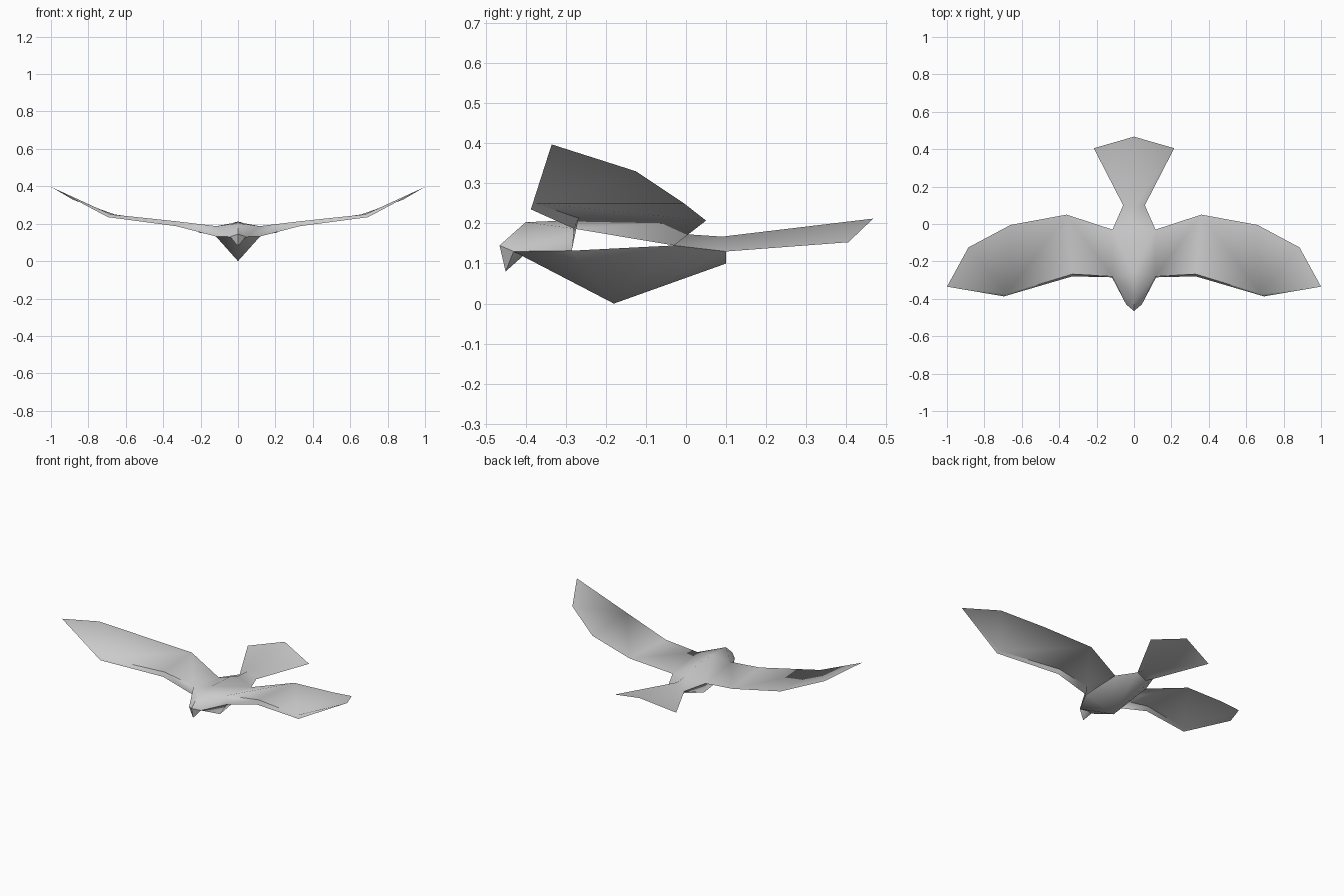
import bpy, bmesh, math

cube = bpy.data.objects.get("Cube")
if cube:
    bpy.data.objects.remove(cube, do_unlink=True)

grey = bpy.data.materials.new("plain_grey")
grey.use_nodes = True
COLOUR = (0.6, 0.6, 0.6, 1)
grey.diffuse_color = COLOUR
grey.node_tree.nodes["Principled BSDF"].inputs["Base Color"].default_value = COLOUR

# Named landmarks of the left half
P = {
    "brow": (0, -.465, .145), "crown": (0, -.40, .203), "neck": (0, -.26, .209),
    "back": (0, -.08, .199), "rump": (0, .0, .173), "tail_top": (0, .09, .167),
    "cheek": (.042, -.43, .13), "beak_tip": (0, -.45, .08), "chin": (0, -.405, .12),
    "shoulder": (.115, -.28, .187), "shoulder_low": (.118, -.285, .132),
    "armpit": (.115, -.03, .145), "waist": (.058, .10, .13),
    "elbow": (.33, -.268, .213), "elbow_low": (.33, -.28, .187),
    "wrist": (.68, -.375, .25), "wrist_low": (.695, -.387, .235),
    "tip": (1, -.335, .397), "trail_inner": (.36, .05, .207),
    "trail_mid": (.66, -.005, .25), "trail_outer": (.885, -.125, .33),
    "tail_corner": (.215, .405, .153), "tail_end": (0, .467, .212),
    "keel": (0, -.18, 0), "vent": (0, .10, .10),
}


def half_part(name, faces, facing):
    """Mirrored sheet; every face is turned to the given vertical side."""
    bm = bmesh.new()
    verts = {}
    for line in faces:
        corners = line.split()
        for key in corners:
            if key not in verts:
                verts[key] = bm.verts.new(P[key])
        face = bm.faces.new([verts[key] for key in corners])
        face.normal_update()
        if face.normal.z * facing < 0:
            face.normal_flip()
    mesh = bpy.data.meshes.new(name)
    bm.to_mesh(mesh)
    bm.free()
    mesh.materials.append(grey)
    obj = bpy.data.objects.new(name, mesh)
    bpy.context.collection.objects.link(obj)
    mirror = obj.modifiers.new("mirror", "MIRROR")
    mirror.use_clip = True
    bpy.ops.object.select_all(action="DESELECT")
    obj.select_set(True)
    bpy.context.view_layer.objects.active = obj
    bpy.ops.object.modifier_apply(modifier=mirror.name)
    bpy.ops.object.shade_smooth_by_angle(angle=math.radians(65))
    return obj


# Head, back, wings and tail form one continuous upper sheet
half_part("back_wings_and_tail", [
    "brow cheek crown",
    "cheek shoulder_low shoulder",
    "cheek shoulder crown",
    "crown shoulder neck",
    "neck shoulder armpit back",
    "back armpit rump",
    "rump armpit waist tail_top",
    "tail_top waist tail_corner tail_end",
    "shoulder elbow trail_inner armpit",
    "elbow wrist trail_inner",
    "wrist trail_mid trail_inner",
    "wrist tip trail_outer trail_mid",
    "shoulder_low elbow_low elbow shoulder",
    "elbow_low wrist_low wrist elbow",
    "wrist_low tip wrist",
], 1)

# Keeled belly
half_part("belly", [
    "chin cheek keel",
    "cheek shoulder_low keel",
    "shoulder_low armpit keel",
    "armpit waist keel",
    "waist vent keel",
], -1)

# Hooked beak
half_part("beak", [
    "brow beak_tip cheek",
    "cheek beak_tip chin",
], -1)
